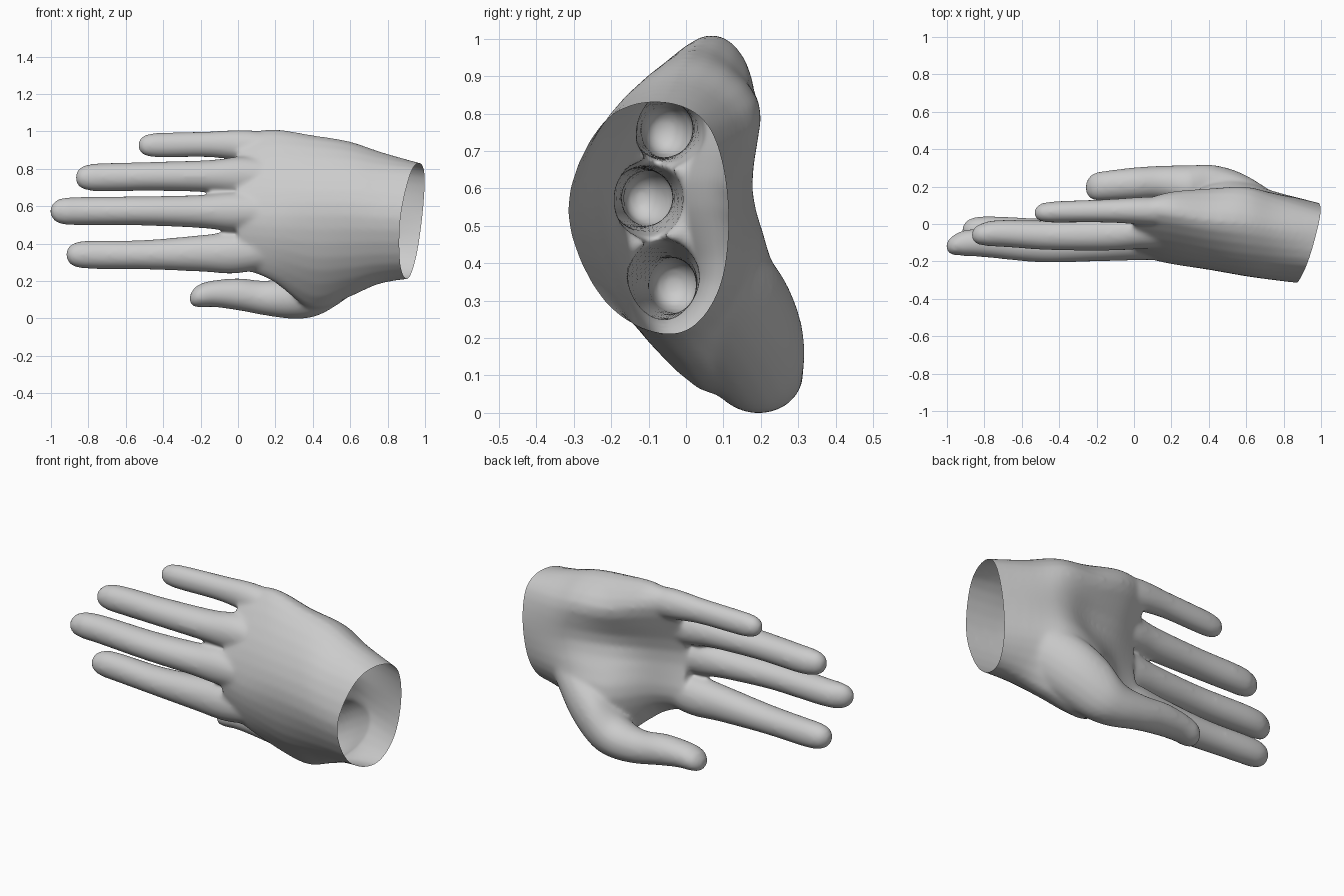
import bpy, bmesh
from math import cos, sin, pi
from mathutils import Vector

if "Cube" in bpy.data.objects:
    bpy.data.objects.remove(bpy.data.objects["Cube"])

bm = bmesh.new()


def catmull(a, b, c, d, t):
    return [0.5 * (2 * q + (r - p) * t + (2 * p - 5 * q + 4 * r - s) * t * t
                   + (3 * q - p - 3 * r + s) * t ** 3) for p, q, r, s in zip(a, b, c, d)]


def spline(pts, steps, closed=False):
    n = len(pts)
    pick = (lambda i: pts[i % n]) if closed else (lambda i: pts[max(0, min(n - 1, i))])
    out = [catmull(pick(i - 1), pick(i), pick(i + 1), pick(i + 2), k / steps)
           for i in range(n if closed else n - 1) for k in range(steps)]
    return out if closed else out + [list(pts[-1])]


def loft(rings):
    rows = [[bm.verts.new(p) for p in ring] for ring in rings]
    n = len(rows[0])
    for a, b in zip(rows, rows[1:]):
        for i in range(n):
            bm.faces.new((a[i], a[(i + 1) % n], b[(i + 1) % n], b[i]))
    bm.faces.new(rows[0][::-1])
    bm.faces.new(rows[-1])


def finger(path):
    """Round-tipped tube; path rows are x, y, z, radius_y, radius_z from tip to root."""
    rows = spline(path, 6)
    x0, r0 = path[0][0], path[0][4]
    cut = [r for r in rows if r[0] > x0 + r0]
    tip = []
    for k in range(1, 9):
        d = r0 * (1 - cos(k * pi / 16))
        near = min(rows, key=lambda r: abs(r[0] - x0 - d))
        tip.append([x0 + d, near[1], near[2]] + [q * sin(k * pi / 16) for q in path[0][3:]])
    loft([[(x, y - ry * sin(a), z - rz * cos(a)) for a in [i * pi / 10 for i in range(20)]]
          for x, y, z, ry, rz in tip + cut])


# Palm and wrist: eight outline points (y, z) at each x, index side first
palm = [
    (0.00, [(-.04, .27), (-.12, .35), (-.165, .56), (-.09, .77), (.06, .97), (.11, .92), (.00, .62), (.03, .36)]),
    (0.18, [(-.05, .20), (-.16, .33), (-.21, .55), (-.13, .80), (.05, 1.01), (.17, .90), (.07, .62), (.07, .35)]),
    (0.40, [(.09, .045), (-.15, .26), (-.245, .55), (-.17, .80), (.02, .98), (.19, .84), (.12, .60), (.215, .32)]),
    (0.60, [(.06, .115), (-.17, .27), (-.28, .55), (-.20, .80), (.00, .945), (.19, .83), (.175, .60), (.22, .36)]),
    (0.78, [(.00, .19), (-.20, .29), (-.305, .54), (-.215, .78), (-.03, .885), (.13, .79), (.16, .57), (.15, .35)]),
    (1.08, [(-.04, .23), (-.24, .29), (-.34, .53), (-.23, .77), (-.07, .80), (.04, .75), (.09, .55), (.05, .33)]),
]
stations = [[x] + [c for p in pts for c in p] for x, pts in palm]
rings = []
for row in spline(stations, 5):
    pts = list(zip(row[1::2], row[2::2]))
    rings.append([(row[0], y, z) for y, z in spline(pts, 4, True)])
loft(rings)

# Index, middle, ring and little fingers
finger([(-.92, -.035, .34, .065, .068), (-.78, -.03, .34, .072, .076), (-.5, -.05, .34, .08, .079),
        (-.2, -.06, .347, .09, .098), (0, -.06, .352, .098, .112), (.25, -.07, .37, .08, .08)])
finger([(-1.005, -.12, .572, .06, .07), (-.85, -.10, .573, .074, .076), (-.5, -.12, .574, .086, .079),
        (-.2, -.11, .571, .09, .089), (0, -.10, .570, .095, .105), (.25, -.10, .575, .09, .08)])
finger([(-.87, -.06, .752, .06, .068), (-.72, -.05, .754, .072, .076), (-.45, -.06, .759, .08, .078),
        (-.15, -.055, .760, .088, .087), (.03, -.04, .76, .095, .105), (.25, -.03, .76, .09, .08)])
finger([(-.535, .06, .925, .052, .06), (-.4, .065, .926, .058, .067), (-.15, .07, .93, .063, .07),
        (.05, .07, .922, .075, .085), (.25, .06, .90, .08, .08)])
# Thumb and the ball of the thumb
finger([(-.26, .195, .105, .075, .062), (-.15, .205, .13, .08, .07), (0, .215, .128, .088, .086),
        (.15, .22, .108, .092, .094), (.3, .195, .115, .12, .118), (.43, .17, .19, .145, .175),
        (.58, .115, .285, .155, .18), (.75, .025, .39, .14, .15), (.9, -.05, .45, .1, .1)])

bmesh.ops.recalc_face_normals(bm, faces=bm.faces)
mesh = bpy.data.meshes.new("hand")
bm.to_mesh(mesh)
bm.free()
hand = bpy.data.objects.new("hand", mesh)
bpy.context.collection.objects.link(hand)
bpy.context.view_layer.objects.active = hand
hand.select_set(True)

# Fuse the parts into one skin and soften the joins
remesh = hand.modifiers.new("fuse", 'REMESH')
remesh.mode = 'VOXEL'
remesh.voxel_size = 0.011
smooth = hand.modifiers.new("soften", 'SMOOTH')
smooth.factor = 0.5
smooth.iterations = 16
for m in ("fuse", "soften"):
    bpy.ops.object.modifier_apply(modifier=m)

# Open the wrist with a slanted cut
bm = bmesh.new()
bm.from_mesh(hand.data)
bmesh.ops.bisect_plane(bm, geom=bm.verts[:] + bm.edges[:] + bm.faces[:], dist=1e-5,
                       plane_co=Vector((.955, 0, .55)), plane_no=Vector((1, -.27, -.12)).normalized(),
                       clear_outer=True)
low = min(v.co.z for v in bm.verts)
bmesh.ops.translate(bm, verts=bm.verts, vec=(0, 0, -low))
bm.to_mesh(hand.data)
bm.free()
bpy.ops.object.shade_smooth()
